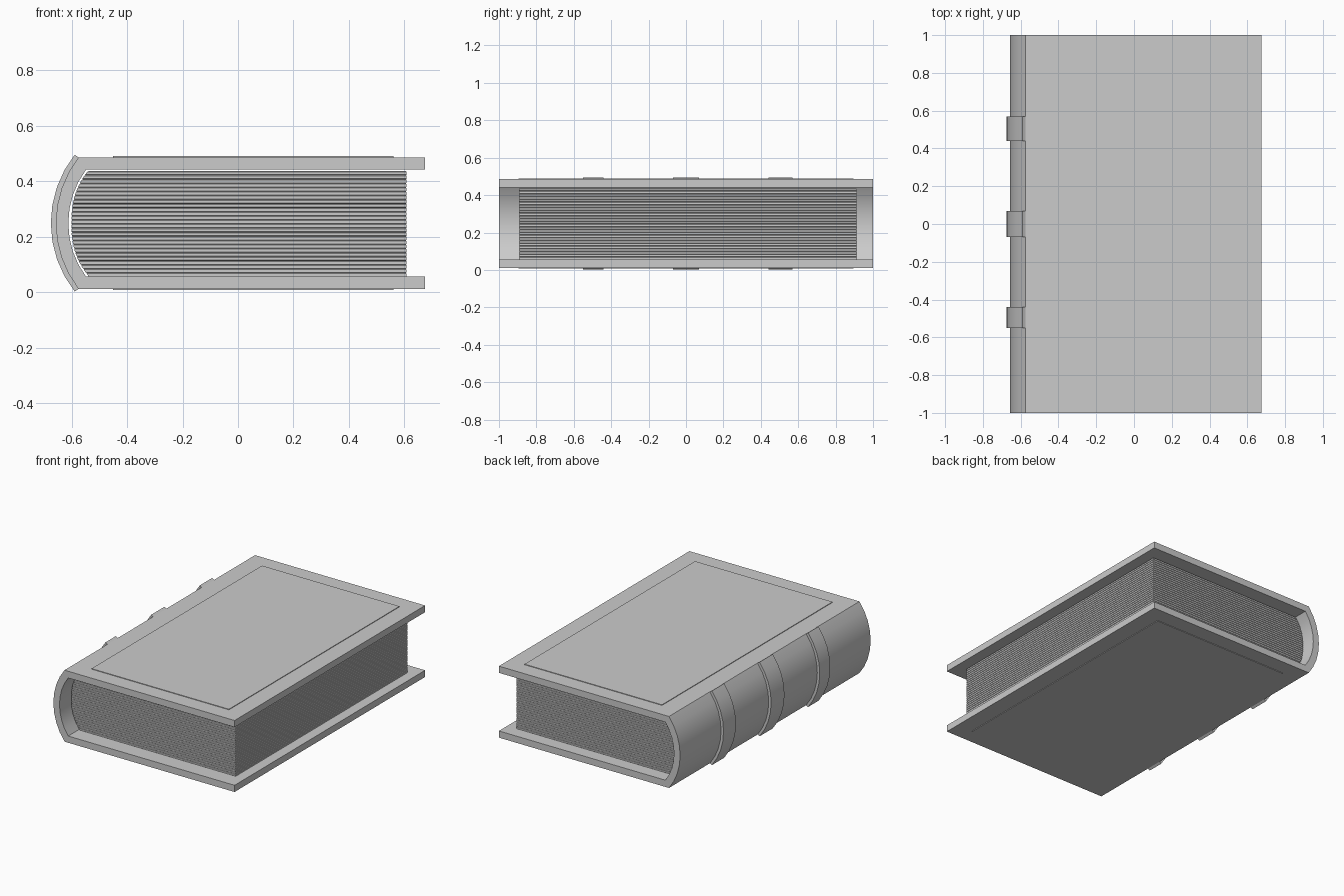
import bpy, bmesh, math

if "Cube" in bpy.data.objects:
    bpy.data.objects.remove(bpy.data.objects["Cube"])

ZC = 0.2485      # mid height of the book


def make_object(name, bm, smooth=False):
    bmesh.ops.recalc_face_normals(bm, faces=bm.faces)
    mesh = bpy.data.meshes.new(name)
    bm.to_mesh(mesh)
    bm.free()
    obj = bpy.data.objects.new(name, mesh)
    bpy.context.collection.objects.link(obj)
    if smooth:
        bpy.ops.object.select_all(action='DESELECT')
        obj.select_set(True)
        bpy.context.view_layer.objects.active = obj
        bpy.ops.object.shade_smooth_by_angle(angle=math.radians(25))
    return obj


def arc(x_end, x_mid, half, n=8):
    """Points of a circular arc bulging to -x, from top to bottom."""
    s = x_end - x_mid
    r = (half * half + s * s) / (2 * s)
    a = math.asin(half / r)
    return [(x_mid + r - r * math.cos(t), ZC + r * math.sin(t))
            for t in (a - 2 * a * i / n for i in range(n + 1))]


def extrude_profile(name, pts, y0, y1, smooth=False):
    bm = bmesh.new()
    face = bm.faces.new([bm.verts.new((x, y0, z)) for x, z in pts])
    ext = bmesh.ops.extrude_face_region(bm, geom=[face])
    moved = [v for v in ext['geom'] if isinstance(v, bmesh.types.BMVert)]
    bmesh.ops.translate(bm, verts=moved, vec=(0, y1 - y0, 0))
    return make_object(name, bm, smooth)


def box(name, x0, x1, y0, y1, z0, z1):
    return extrude_profile(name, [(x0, z0), (x1, z0), (x1, z1), (x0, z1)], y0, y1)


# Cover: both boards and the rounded spine as one C-shaped profile
outer = arc(-0.575, -0.657, 0.2375)
inner = arc(-0.548, -0.612, 0.193)
cover = [(0.675, outer[0][1])] + outer + [(0.675, outer[-1][1])]
cover += [(0.675, inner[-1][1])] + inner[::-1] + [(0.675, inner[0][1])]
extrude_profile("cover", cover, -1, 1, True)

# Raised bands across the spine
band = arc(-0.589, -0.675, 0.2465) + arc(-0.571, -0.655, 0.235)[::-1]
for i, (y0, y1) in enumerate([(-0.55, -0.44), (-0.07, 0.07), (0.44, 0.57)]):
    extrude_profile(f"spine_band_{i + 1}", band, y0, y1, True)

# Thin raised panels on both boards
for name, z0, z1 in [("front_panel", 0.48, 0.490), ("back_panel", 0.007, 0.02)]:
    box(name, -0.45, 0.56, -0.895, 0.895, z0, z1)

# Page block: stacked rings with fine grooves between the sheets
bm = bmesh.new()
pages, z0, z1 = 26, 0.054, 0.436
rings = []
for i in range(pages):
    for f, inset in ((0.0, 0.003), (0.15, 0.0), (0.85, 0.0), (1.0, 0.003)):
        if f == 1.0 and i < pages - 1:
            continue
        z = z0 + (z1 - z0) * (i + f) / pages
        t = abs(z - ZC) / 0.191
        left = -0.601 + 0.062 * t ** 2.5 + inset
        right, front, back = 0.608 - inset, -0.892 + inset, 0.913 - inset
        rings.append([bm.verts.new(p) for p in ((left, front, z), (right, front, z),
                                                (right, back, z), (left, back, z))])
for a, b in zip(rings, rings[1:]):
    for k in range(4):
        bm.faces.new((a[k], a[(k + 1) % 4], b[(k + 1) % 4], b[k]))
bm.faces.new(rings[0])
bm.faces.new(rings[-1])
make_object("page_block", bm)
